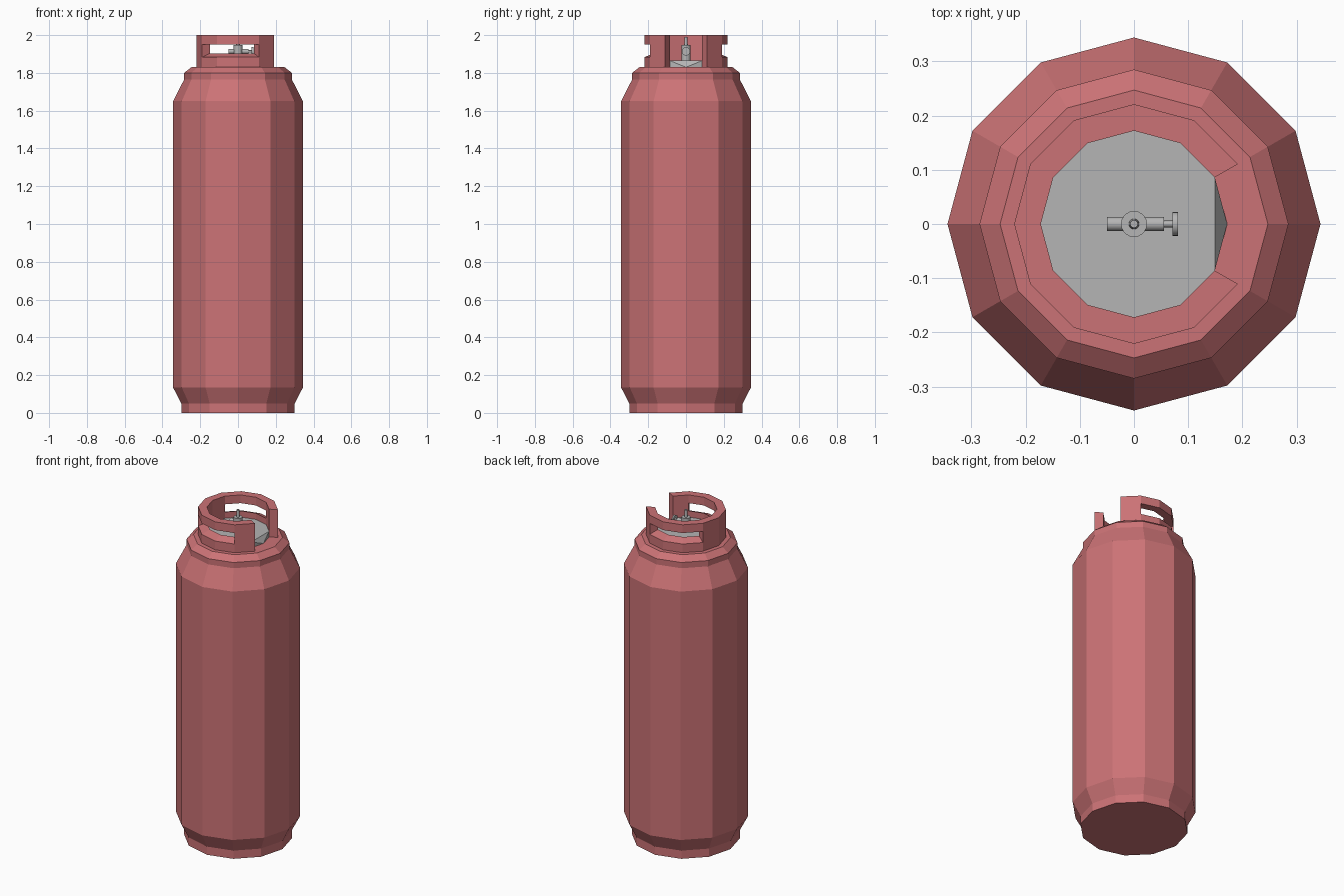
import bpy, bmesh, math
from mathutils import Vector

cube = bpy.data.objects.get("Cube")
if cube:
    bpy.data.objects.remove(cube, do_unlink=True)


def material(name, rgb):
    m = bpy.data.materials.new(name)
    m.use_nodes = True
    m.diffuse_color = (*rgb, 1)
    m.node_tree.nodes["Principled BSDF"].inputs["Base Color"].default_value = (*rgb, 1)
    return m


RED = material("red paint", (0.60, 0.17, 0.18))
GREY = material("grey metal", (0.46, 0.46, 0.46))
SIDES = 12


def finish(name, bm, mat):
    bmesh.ops.recalc_face_normals(bm, faces=bm.faces)
    mesh = bpy.data.meshes.new(name)
    bm.to_mesh(mesh)
    bm.free()
    mesh.materials.append(mat)
    ob = bpy.data.objects.new(name, mesh)
    bpy.context.collection.objects.link(ob)
    return ob


def ring(bm, r, z):
    step = 2 * math.pi / SIDES
    return [bm.verts.new((r * math.cos(i * step), r * math.sin(i * step), z)) for i in range(SIDES)]


def lathe(name, profile, mat):
    """Closed faceted solid turned from (radius, height) points."""
    bm = bmesh.new()
    rings = [ring(bm, r, z) for r, z in profile]
    for a, b in zip(rings, rings[1:]):
        for i in range(SIDES):
            j = (i + 1) % SIDES
            bm.faces.new((a[i], a[j], b[j], b[i]))
    bm.faces.new(rings[0])
    bm.faces.new(rings[-1])
    return finish(name, bm, mat)


def arc(name, start, end, section):
    """Sweep a (radius, height) section round the axis, in steps of 30 degrees."""
    bm = bmesh.new()
    loops = []
    for deg in range(start, end + 1, 30):
        c, s = math.cos(math.radians(deg)), math.sin(math.radians(deg))
        loops.append([bm.verts.new((r * c, r * s, z)) for r, z in section])
    n = len(section)
    for a, b in zip(loops, loops[1:]):
        for i in range(n):
            j = (i + 1) % n
            bm.faces.new((a[i], a[j], b[j], b[i]))
    bm.faces.new(loops[0])
    bm.faces.new(loops[-1])
    return finish(name, bm, RED)


def rod(name, start, end, radius, top_radius=None):
    """Round smooth metal rod between two points."""
    start, end = Vector(start), Vector(end)
    axis = end - start
    bpy.ops.mesh.primitive_cone_add(
        vertices=20, radius1=radius, radius2=top_radius or radius, depth=axis.length,
        location=(start + end) / 2, rotation=axis.to_track_quat("Z", "Y").to_euler())
    ob = bpy.context.object
    ob.name = name
    ob.data.materials.append(GREY)
    bpy.ops.object.shade_smooth_by_angle()
    return ob


# Cylinder body with foot and stepped shoulder
lathe("tank_body", [(0.30, 0), (0.30, 0.05), (0.344, 0.135), (0.344, 1.65),
                    (0.285, 1.765), (0.285, 1.80), (0.247, 1.83)], RED)

# Metal deck inside the collar, its front point dropping to the shoulder
INNER, OUTER, BASE, TOP = 0.172, 0.221, 1.83, 2.0
DECK = 1.865
deck = lathe("valve_deck", [(INNER, BASE), (INNER, DECK)], GREY)
bm = bmesh.new()
bm.from_mesh(deck.data)
tip = [v for v in bm.verts if v.co.x > INNER - 0.005]
bmesh.ops.pointmerge(bm, verts=tip, merge_co=(INNER, 0, BASE))
bmesh.ops.triangulate(bm, faces=[f for f in bm.faces if len(f.verts) > 4])
bmesh.ops.recalc_face_normals(bm, faces=bm.faces)
bm.to_mesh(deck.data)
bm.free()

# Collar posts
full = [(INNER, BASE), (OUTER, BASE), (OUTER, TOP), (INNER, TOP)]
arc("collar_left_back_post", 30, 60, full)
arc("collar_right_post", 150, 210, full)
arc("collar_left_front_post", 300, 330, full)

# Collar rails above and below the hand holes
sill = [(INNER, BASE), (OUTER, BASE), (OUTER, 1.883), (INNER, 1.903)]
grip = [(INNER, 1.95), (OUTER, 1.95), (OUTER, TOP), (INNER, TOP)]
for side, a in (("back", 60), ("front", 210)):
    arc("collar_sill_" + side, a, a + 90, sill)
    arc("collar_grip_" + side, a, a + 90, grip)

# Valve: column, spindle, side outlets and handwheel
MID = 1.914
rod("valve_column", (0, 0, DECK - 0.01), (0, 0, 1.947), 0.024)
rod("valve_spindle", (0, 0, 1.94), (0, 0, 1.99), 0.010, 0.007)
rod("valve_arm", (-0.05, 0, MID), (0.055, 0, MID), 0.013)
rod("handwheel_stem", (0.05, 0, MID), (0.075, 0, MID), 0.006)
rod("handwheel", (0.071, 0, MID), (0.081, 0, MID), 0.022)
